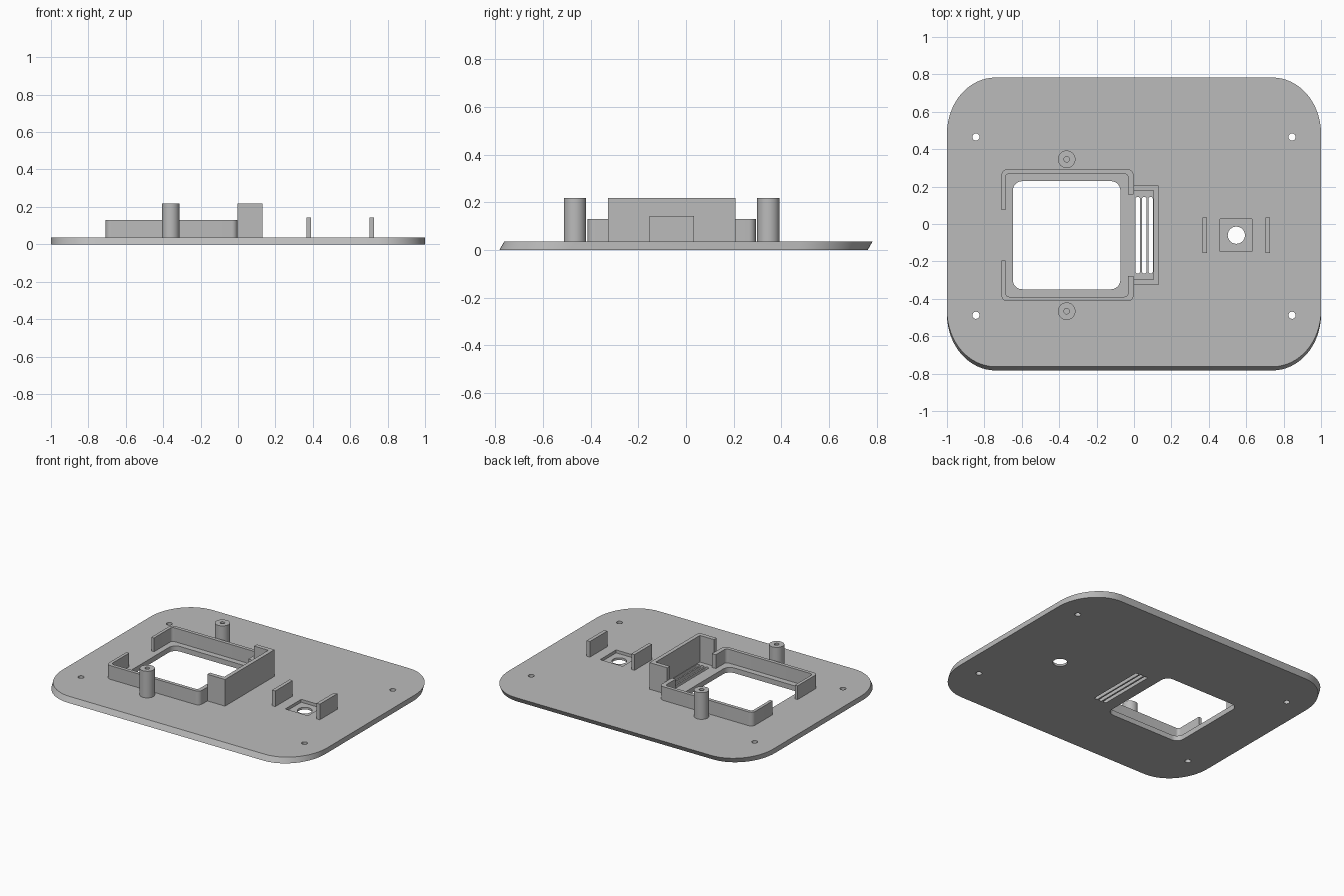
import bpy, bmesh, math
from mathutils import Vector

cube = bpy.data.objects.get("Cube")
if cube:
    bpy.data.objects.remove(cube, do_unlink=True)

grey = bpy.data.materials.new("plain_grey")
grey.use_nodes = True
COLOUR = (0.5, 0.5, 0.5, 1)
grey.diffuse_color = COLOUR
grey.node_tree.nodes["Principled BSDF"].inputs["Base Color"].default_value = COLOUR

TOP = 0.035      # plate surface
SINK = 0.03      # raised parts start just inside the plate
MID = -0.06      # mirror line of the fittings in y


def rounded(points, steps=8):
    """Closed outline from (x, y, radius) corners."""
    out = []
    for i, (x, y, r) in enumerate(points):
        p = Vector((x, y))
        if r == 0:
            out.append(p)
            continue
        a = (Vector(points[i - 1][:2]) - p).normalized()
        b = (Vector(points[(i + 1) % len(points)][:2]) - p).normalized()
        centre = p + (a + b) * r
        for k in range(steps + 1):
            t = k / steps * math.pi / 2
            out.append(centre - b * r * math.cos(t) - a * r * math.sin(t))
    return out


def rect(x0, x1, y0, y1, r=0, steps=8):
    return rounded([(x0, y0, r), (x1, y0, r), (x1, y1, r), (x0, y1, r)], steps)


def circle(x, y, r, n=32):
    return [Vector((x + r * math.cos(k * math.tau / n), y + r * math.sin(k * math.tau / n)))
            for k in range(n)]


def prism(name, outline, z0, z1, shear=0):
    """Extruded outline; shear shifts bottom and top apart in y."""
    bm = bmesh.new()
    low = [bm.verts.new((p.x, p.y - shear, z0)) for p in outline]
    high = [bm.verts.new((p.x, p.y + shear, z1)) for p in outline]
    bm.faces.new(low[::-1])
    bm.faces.new(high)
    for i in range(len(low)):
        bm.faces.new((low[i - 1], low[i], high[i], high[i - 1]))
    bmesh.ops.recalc_face_normals(bm, faces=bm.faces)
    mesh = bpy.data.meshes.new(name)
    bm.to_mesh(mesh)
    bm.free()
    mesh.materials.append(grey)
    obj = bpy.data.objects.new(name, mesh)
    bpy.context.collection.objects.link(obj)
    return obj


def activate(obj):
    bpy.ops.object.select_all(action='DESELECT')
    obj.select_set(True)
    bpy.context.view_layer.objects.active = obj


def cut(obj, outline, z0, z1):
    cutter = prism("cutter", outline, z0, z1)
    mod = obj.modifiers.new("cut", 'BOOLEAN')
    mod.operation, mod.solver, mod.object = 'DIFFERENCE', 'EXACT', cutter
    activate(obj)
    bpy.ops.object.modifier_apply(modifier=mod.name)
    bpy.data.objects.remove(cutter, do_unlink=True)


def smooth(obj):
    activate(obj)
    bpy.ops.object.shade_smooth_by_angle(angle=math.radians(30))


# Base plate: elliptical corners and slanted front and back edges
stretch = 0.3 / 0.26
half = 0.773 / stretch
outline = rect(-1, 1, -half, half, 0.26, 16)
plate = prism("base_plate", [Vector((p.x, p.y * stretch)) for p in outline], 0, TOP, 0.01)

# Display window, vent slots, screw holes and sensor recess
cut(plate, rect(-0.648, -0.073, -0.349, 0.229, 0.05), -0.1, 0.1)
for x in (0.02, 0.055, 0.089):
    cut(plate, rect(x - 0.012, x + 0.012, MID - 0.205, MID + 0.205, 0.0118), -0.1, 0.1)
for x in (-0.845, 0.845):
    for y in (-0.488, 0.465):
        cut(plate, circle(x, y, 0.019), -0.1, 0.1)
cut(plate, rect(0.46, 0.631, MID - 0.086, MID + 0.086), 0.015, 0.1)
cut(plate, circle(0.547, MID, 0.046), -0.1, 0.1)
smooth(plate)

# Mirrored halves of the window frame, and the screw posts
for side, label in ((1, "back"), (-1, "front")):
    wall = rounded([(-0.708, 0.134, 0), (-0.687, 0.134, 0), (-0.687, 0.329, 0.02),
                    (-0.032, 0.329, 0.02), (-0.032, 0.217, 0), (-0.003, 0.217, 0),
                    (-0.003, 0.353, 0.03), (-0.708, 0.353, 0.03)])
    frame = prism(f"window_frame_{label}",
                  [Vector((p.x, MID + side * p.y)) for p in wall], SINK, 0.129)
    smooth(frame)
    post_y = MID + side * 0.406
    post = prism(f"screw_post_{label}", circle(-0.36, post_y, 0.047), SINK, 0.217)
    cut(post, circle(-0.36, post_y, 0.015, 20), TOP, 0.3)
    smooth(post)

# Three-sided box around the vent slots
prism("vent_box", rounded([(-0.003, MID - 0.267, 0), (0.131, MID - 0.267, 0),
                           (0.131, MID + 0.267, 0), (-0.003, MID + 0.267, 0),
                           (-0.003, MID + 0.238, 0), (0.104, MID + 0.238, 0),
                           (0.104, MID - 0.238, 0), (-0.003, MID - 0.238, 0)]), SINK, 0.217)

# Upright clips beside the sensor recess
for x, label in ((0.378, "right"), (0.715, "left")):
    prism(f"sensor_clip_{label}", rect(x - 0.012, x + 0.012, MID - 0.094, MID + 0.094),
          SINK, 0.142)
